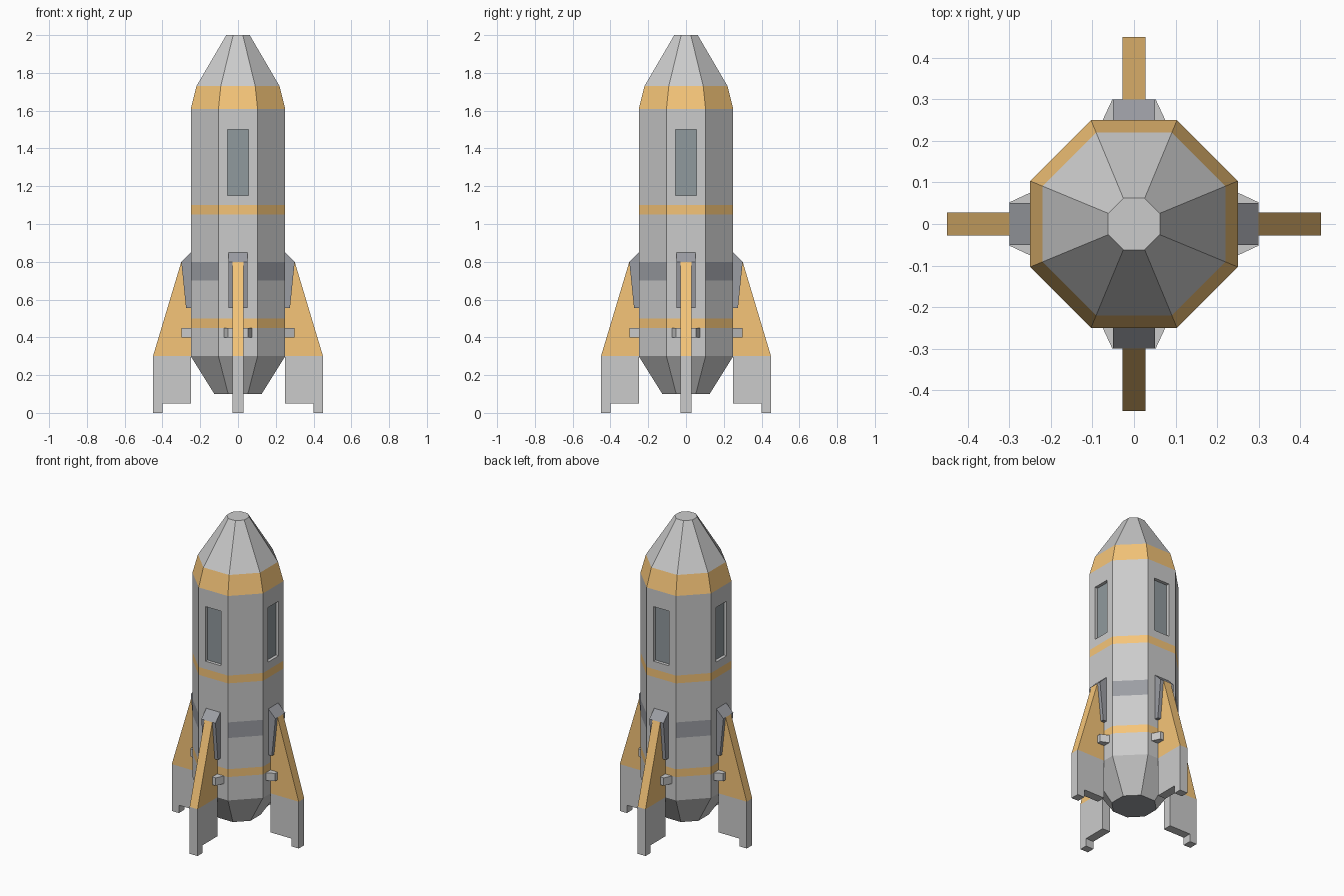
import bpy, bmesh, math
from mathutils import Matrix

if "Cube" in bpy.data.objects:
    bpy.data.objects.remove(bpy.data.objects["Cube"])


def material(name, rgb):
    m = bpy.data.materials.new(name)
    m.diffuse_color = (*rgb, 1)
    m.use_nodes = True
    m.node_tree.nodes["Principled BSDF"].inputs["Base Color"].default_value = m.diffuse_color
    return m


LIGHT = material("light_grey", (0.80, 0.80, 0.80))
MID = material("mid_grey", (0.62, 0.63, 0.65))
DARK = material("dark_grey", (0.33, 0.34, 0.37))
ORANGE = material("orange", (0.92, 0.56, 0.19))
GLASS = material("window_grey", (0.28, 0.32, 0.34))
MATS = [LIGHT, MID, DARK, ORANGE, GLASS]


def finish(bm, name, mats):
    bmesh.ops.recalc_face_normals(bm, faces=bm.faces)
    mesh = bpy.data.meshes.new(name)
    bm.to_mesh(mesh)
    bm.free()
    for m in mats:
        mesh.materials.append(m)
    ob = bpy.data.objects.new(name, mesh)
    bpy.context.collection.objects.link(ob)
    return ob


def box(bm, x0, x1, half_y, z0, z1, turn):
    mat = turn @ Matrix.Translation(((x0 + x1) / 2, 0, (z0 + z1) / 2)) \
        @ Matrix.Diagonal((x1 - x0, 2 * half_y, z1 - z0, 1))
    bmesh.ops.create_cube(bm, size=1, matrix=mat)


def prism(name, outline, half_y, mat, turn):
    """Extrude an (x, z) outline evenly to both sides of y = 0."""
    bm = bmesh.new()
    face = bm.faces.new([bm.verts.new((x, -half_y, z)) for x, z in outline])
    new = bmesh.ops.extrude_face_region(bm, geom=[face])["geom"]
    bmesh.ops.translate(bm, vec=(0, 2 * half_y, 0),
                        verts=[v for v in new if isinstance(v, bmesh.types.BMVert)])
    bm.transform(turn)
    return finish(bm, name, [mat])


# Octagonal body: (apothem, z, material index of the band above)
PROFILE = [(0.125, 0.10, 1), (0.25, 0.30, 0), (0.25, 0.45, 3), (0.25, 0.50, 0),
           (0.25, 0.70, 2), (0.25, 0.80, 0), (0.25, 0.85, 1), (0.25, 1.05, 3),
           (0.25, 1.10, 0), (0.25, 1.30, 1), (0.25, 1.55, 0), (0.25, 1.61, 3),
           (0.22, 1.73, 0), (0.062, 2.00, 0)]
bm = bmesh.new()
rings = []
for r, z, _ in PROFILE:
    c = r / math.cos(math.pi / 8)
    rings.append([bm.verts.new((c * math.cos(a), c * math.sin(a), z))
                  for a in (math.pi / 8 + i * math.pi / 4 for i in range(8))])
for (lo, hi), (_, _, band) in zip(zip(rings, rings[1:]), PROFILE):
    for i in range(8):
        j = (i + 1) % 8
        f = bm.faces.new((lo[i], lo[j], hi[j], hi[i]))
        # the dark band appears only on the diagonal sides
        f.material_index = 0 if band == 2 and i % 2 else band
bm.faces.new(rings[0]).material_index = 2
bm.faces.new(rings[-1]).material_index = 0
body = finish(bm, "rocket_body", MATS)

TURNS = [Matrix.Rotation(k * math.pi / 2, 4, 'Z') for k in range(4)]

# Recessed windows on the four straight sides
bm = bmesh.new()
for t in TURNS:
    box(bm, 0.23, 0.30, 0.055, 1.15, 1.50, t)
cutter = finish(bm, "window_cutter", MATS)
cutter.hide_render = True
mod = body.modifiers.new("windows", 'BOOLEAN')
mod.operation = 'DIFFERENCE'
mod.solver = 'EXACT'
mod.object = cutter
bpy.context.view_layer.objects.active = body
bpy.ops.object.modifier_apply(modifier=mod.name)
bpy.data.objects.remove(cutter)
for p in body.data.polygons:
    depth = max(abs(p.center.x), abs(p.center.y))
    if 1.14 < p.center.z < 1.51 and 0.225 < depth < 0.249:
        p.material_index = 4 if depth < 0.232 else 0

# Four fins, each with foot, bracket and tapered peg
for k, t in enumerate(TURNS, 1):
    prism(f"fin_{k}", [(0.24, 0.30), (0.45, 0.30), (0.30, 0.80), (0.24, 0.80)],
          0.028, ORANGE, t)
    prism(f"fin_foot_{k}", [(0.25, 0.05), (0.40, 0.05), (0.40, 0), (0.45, 0),
                            (0.45, 0.30), (0.25, 0.30)], 0.028, LIGHT, t)
    prism(f"fin_bracket_{k}", [(0.24, 0.555), (0.275, 0.555), (0.30, 0.80),
                               (0.25, 0.85), (0.24, 0.85)], 0.05, DARK, t)
    bm = bmesh.new()
    box(bm, 0.24, 0.30, 0.08, 0.40, 0.45, Matrix())
    for v in bm.verts:
        if v.co.x > 0.27:
            v.co.y *= 0.65
    bm.transform(t)
    finish(bm, f"fin_peg_{k}", [LIGHT])
